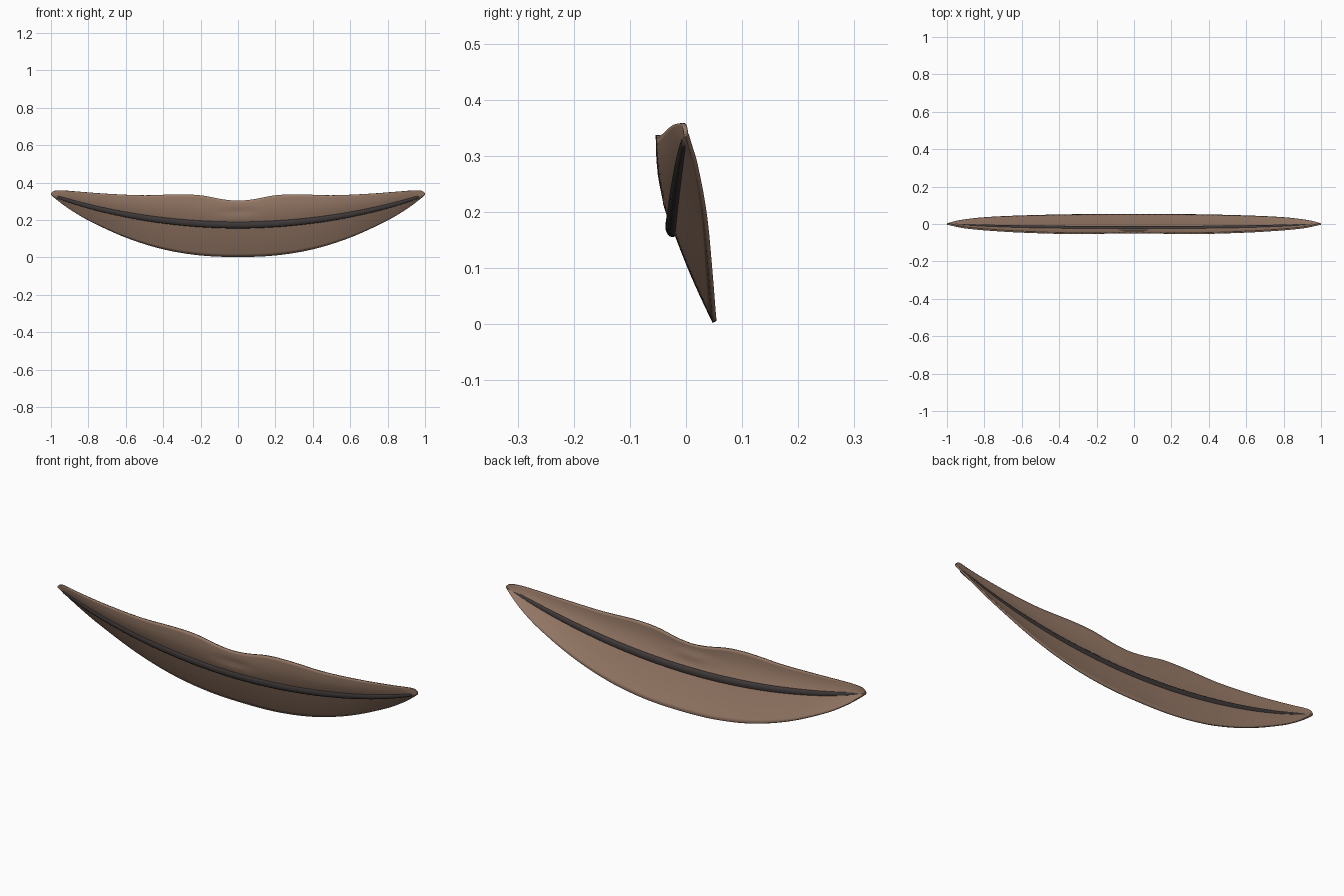
import bpy, math

if "Cube" in bpy.data.objects:
    bpy.data.objects.remove(bpy.data.objects["Cube"])


def material(name, col):
    m = bpy.data.materials.new(name)
    m.diffuse_color = (*col, 1)
    m.use_nodes = True
    m.node_tree.nodes["Principled BSDF"].inputs["Base Color"].default_value = m.diffuse_color
    return m


def curve(pts, x):
    # smooth interpolation through (x, value) points, mirrored about x = 0
    x = abs(x)
    p = [(-pts[1][0], pts[1][1])] + pts
    p.append((2 * p[-1][0] - p[-2][0], 2 * p[-1][1] - p[-2][1]))
    for i in range(1, len(p) - 2):
        if x <= p[i + 1][0] or i == len(p) - 3:
            (x0, a), (x1, b), (x2, c), (x3, d) = p[i - 1:i + 3]
            h = x2 - x1
            t = min(1, (x - x1) / h)
            m1, m2 = (c - a) / (x2 - x0) * h, (d - b) / (x3 - x1) * h
            return ((2*t**3 - 3*t*t + 1) * b + (t**3 - 2*t*t + t) * m1
                    + (3*t*t - 2*t**3) * c + (t**3 - t*t) * m2)


def make(name, verts, faces, mat):
    me = bpy.data.meshes.new(name)
    me.from_pydata(verts, [], faces)
    ob = bpy.data.objects.new(name, me)
    bpy.context.collection.objects.link(ob)
    me.materials.append(mat)
    me.shade_smooth()
    return ob


# rims and middle line: height and depth along x
BOT_Z = [(0, .004), (.2, .012), (.4, .045), (.6, .108), (.8, .2), (.9, .26), (.97, .312), (1, .338)]
MID_Z = [(0, .175), (.25, .185), (.5, .214), (.75, .263), (.97, .325), (1, .34)]
TOP_Z = [(0, .303), (.08, .31), (.2, .332), (.32, .337), (.5, .332), (.7, .34), (.85, .351), (.95, .358), (.985, .355), (1, .342)]
BOT_Y = [(0, .051), (.3, .049), (.58, .043), (.8, .033), (.93, .018), (1, .002)]
MID_Y = [(0, -.022), (.5, -.018), (.8, -.01), (1, 0)]
TOP_Y = [(0, -.045), (.3, -.05), (.5, -.046), (.7, -.037), (.9, -.02), (1, 0)]

lip_mat = material("lip_skin", (.32, .2, .14))
line_mat = material("dark_line", (.05, .04, .04))

# lip sheet: lower lip slopes forward to the middle, upper lip leans forward
N, M = 96, 10
verts, faces = [], []
for i in range(N + 1):
    x = .998 * math.sin(math.pi * (i / N - .5))
    b, m, t = ((curve(y, x), curve(z, x)) for y, z in
               ((BOT_Y, BOT_Z), (MID_Y, MID_Z), (TOP_Y, TOP_Z)))
    for j in range(2 * M + 1):
        lower = j <= M
        s = j / M if lower else j / M - 1
        p, q = (b, m) if lower else (m, t)
        fade = 1 - x * x
        bulge = (-.003 if lower else -.010) * math.sin(math.pi * s) * fade
        y = p[0] + (q[0] - p[0]) * s + bulge
        z = p[1] + (q[1] - p[1]) * s
        # shallow dent under the cupid's bow
        y += .006 * math.exp(-(x / .1) ** 2 - ((z - .245) / .02) ** 2)
        verts.append((x, y, z))
W = 2 * M + 1
for i in range(N):
    for j in range(W - 1):
        a = i * W + j
        faces.append((a, a + W, a + W + 1, a + 1))
lips = make("lips", verts, faces, lip_mat)
sol = lips.modifiers.new("thickness", "SOLIDIFY")
sol.thickness, sol.offset = .008, 0

# mouth line: flattened tapering tube along the middle
R = 16
verts, faces = [], []
for i in range(N + 1):
    x = .968 * math.sin(math.pi * (i / N - .5))
    k = .35 + .65 * (1 - (x / .968) ** 2) ** .5
    for j in range(R):
        a = 2 * math.pi * j / R
        verts.append((x, curve(MID_Y, x) - .002 + .013 * k * math.cos(a),
                      curve(MID_Z, x) + .02 * k * math.sin(a)))
for i in range(N):
    for j in range(R):
        a, b = i * R + j, i * R + (j + 1) % R
        faces.append((a, b, b + R, a + R))
faces += [tuple(range(R))[::-1], tuple(range(N * R, N * R + R))]
make("mouth_line", verts, faces, line_mat)
